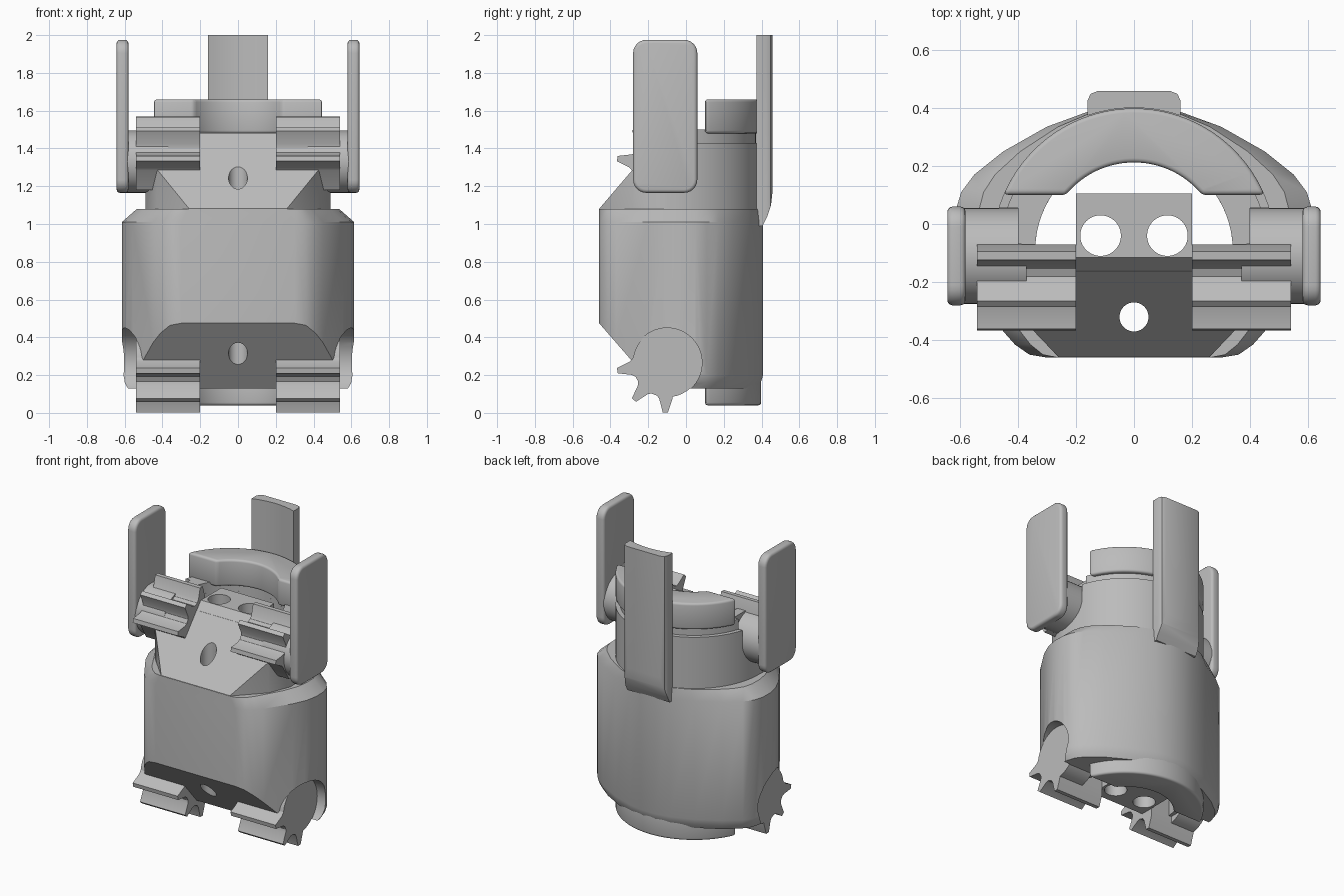
import bpy, bmesh, math
from mathutils import Vector

if "Cube" in bpy.data.objects:
    bpy.data.objects.remove(bpy.data.objects["Cube"])

gray = bpy.data.materials.new("plain_gray")
gray.use_nodes = True
gray.diffuse_color = (0.5, 0.5, 0.5, 1)
for node in gray.node_tree.nodes:
    if node.type == 'BSDF_PRINCIPLED':
        node.inputs["Base Color"].default_value = (0.5, 0.5, 0.5, 1)

CY = -0.09  # centre of the round rear section


def loft(name, rings):
    """Closed solid through matching rings of 3D points."""
    bm = bmesh.new()
    loops = [[bm.verts.new(p) for p in ring] for ring in rings]
    n = len(loops[0])
    for a, b in zip(loops, loops[1:]):
        for i in range(n):
            j = (i + 1) % n
            bm.faces.new((a[i], a[j], b[j], b[i]))
    bm.faces.new(loops[0])
    bm.faces.new(loops[-1])
    bmesh.ops.recalc_face_normals(bm, faces=bm.faces)
    mesh = bpy.data.meshes.new(name)
    bm.to_mesh(mesh)
    bm.free()
    mesh.materials.append(gray)
    ob = bpy.data.objects.new(name, mesh)
    bpy.context.scene.collection.objects.link(ob)
    return ob


def prism(name, pts, lo, hi, axis='z'):
    """Extrude a profile: (x, y) along z, or (y, z) along x."""
    def place(p, h):
        return (p[0], p[1], h) if axis == 'z' else (h, p[0], p[1])
    return loft(name, [[place(p, h) for p in pts] for h in (lo, hi)])


def arc(r, a0, a1, n, c=(0, CY)):
    angles = [math.radians(a0 + (a1 - a0) * i / n) for i in range(n + 1)]
    return [(c[0] + r * math.cos(a), c[1] + r * math.sin(a)) for a in angles]


def circle(r, c, n=40):
    return arc(r, 0, 360, n, c)[:-1]


def box(name, x0, x1, y0, y1, z0, z1):
    return prism(name, [(x0, y0), (x1, y0), (x1, y1), (x0, y1)], z0, z1)


def bake(ob):
    bpy.context.view_layer.update()
    dg = bpy.context.evaluated_depsgraph_get()
    mesh = bpy.data.meshes.new_from_object(ob.evaluated_get(dg))
    ob.modifiers.clear()
    ob.data = mesh


def cut(ob, *cutters):
    for c in cutters:
        m = ob.modifiers.new("cut", 'BOOLEAN')
        m.operation, m.solver, m.object = 'DIFFERENCE', 'EXACT', c
        bake(ob)


def bevel(ob, width, segments=3):
    m = ob.modifiers.new("round", 'BEVEL')
    m.width, m.segments, m.limit_method = width, segments, 'ANGLE'
    m.angle_limit = math.radians(40)
    bake(ob)


# cutters
helpers = []


def helper(ob):
    ob.hide_render = True
    helpers.append(ob)
    return ob


cavity = helper(prism("cavity", [(0.34, -0.07)] + arc(0.34, 5, 175, 32) + [(-0.34, -0.07)], -1, 3))
holes = [helper(prism("hole", circle(r, (x, y)), -1, 3))
         for x, y, r in ((-0.115, -0.04, 0.07), (0.115, -0.04, 0.07), (0, -0.32, 0.05))]
low_slope = helper(prism("low_slope", [(-0.46, 0.475), (-0.16, 0.13), (-0.16, -0.2), (-0.8, -0.2), (-0.8, 0.475)], -1, 1, 'x'))
top_slope = helper(prism("top_slope", [(-0.46, 1.08), (-0.115, 1.484), (-0.115, 1.8), (-0.8, 1.8), (-0.8, 1.08)], -1, 1, 'x'))
recesses, notches = [], []
for s in (-1, 1):
    lo, hi = sorted((s * 0.54, s * 0.8))
    recesses.append(helper(prism("recess", circle(0.185, (-0.1, 0.265)), lo, hi, 'x')))
    lo, hi = sorted((s * 0.4, s * 0.8))
    notches.append(helper(box("shaft_notch", lo, hi, -0.7, 0.055, 1.3, 1.8)))
    lo, hi = sorted((s * 0.2, s * 0.8))
    notches.append(helper(box("gear_notch", lo, hi, -0.7, -0.07, 1.3, 1.8)))

# main housing: flat front, angled flanks, round back
half = [(0.3, -0.46), (0.36, -0.45), (0.41, -0.415), (0.45, -0.37), (0.56, -0.2),
        (0.6, -0.11), (0.615, -0.03), (0.613, 0.05), (0.595, 0.11), (0.55, 0.17), (0.45, 0.25),
        (0.3, 0.335), (0.15, 0.39), (0.05, 0.408)]
plan = half + [(-x, y) for x, y in reversed(half)]
levels = ((0.13, 0.95, 0.93), (0.16, 0.98, 0.97), (0.2, 1, 1), (1.01, 1, 1), (1.08, 0.87, 1))
housing = loft("main_housing", [[(x * sx, y * sy, z) for x, y in plan] for z, sx, sy in levels])
cut(housing, cavity, low_slope, *recesses, *holes)

# upper housing: round back with a chamfered front
front = [(-0.49, -0.13), (-0.43, -0.28), (-0.26, -0.458), (0.26, -0.458), (0.43, -0.28), (0.49, -0.13)]
upper = prism("upper_housing", arc(0.488, 0, 180, 48) + front, 1.05, 1.43)
cut(upper, cavity, top_slope, *notches, *holes)

# neck ring above the upper housing
neck = prism("neck_ring", arc(0.46, 3, 177, 40) + arc(0.34, 177, 3, 40), 1.4, 1.5)
cut(neck, *notches)

# central block carrying the vertical bores
block = prism("centre_block", [(0.105, 0.13), (-0.16, 0.13), (-0.3, 0.292), (-0.3, 1.266),
                               (-0.115, 1.482), (0.105, 1.482)], -0.2, 0.2, 'x')
cut(block, *holes)

# curved collars at top and bottom
for name, z0, z1 in (("top_collar", 1.48, 1.66), ("bottom_collar", 0.04, 0.22)):
    collar = prism(name, arc(0.488, 23, 157, 36) + arc(0.302, 141, 39, 36), z0, z1)
    bevel(collar, 0.018)

# rear tab: curved inside, tapering into the housing
tab = prism("rear_tab", arc(0.49, 71, 109, 10) + [(-0.16, 0.425), (-0.15, 0.448), (-0.125, 0.458),
                                               (0.125, 0.458), (0.15, 0.448), (0.16, 0.425)], 0.99, 2)
taper = helper(prism("taper", [(0.3, 0.9), (0.395, 0.97), (0.43, 1.04), (0.45, 1.1), (0.458, 1.17),
                               (0.6, 1.17), (0.6, 0.9)], -1, 1, 'x'))
cut(tab, taper)

# toothed segments, side shafts and side plates
def toothed(cy, cz, flip):
    pts = [(0.03, 0), (0.03, 0.1), (-0.12, 0.12)]
    for a in (190, 229, 268):
        for da, r in ((-15, 0.185), (-10, 0.2), (-3, 0.268), (3, 0.268), (10, 0.2), (15, 0.185)):
            t = math.radians(a + da)
            pts.append((min(r * math.cos(t), 0.03), r * math.sin(t)))
    return [(cy + y, cz + flip * z) for y, z in pts]


for s, side in ((1, "left"), (-1, "right")):
    lo, hi = sorted((s * 0.2, s * 0.54))
    prism(side + "_lower_teeth", toothed(-0.1, 0.27, 1), lo, hi, 'x')
    prism(side + "_upper_teeth", toothed(-0.1, 1.3, -1), lo, hi, 'x')
    lo, hi = sorted((s * 0.36, s * 0.54))
    prism(side + "_lower_disc", circle(0.182, (-0.1, 0.265)), lo, hi, 'x')
    lo, hi = sorted((s * 0.37, s * 0.6))
    prism(side + "_shaft", circle(0.165, (-0.11, 1.33)), lo, hi, 'x')
    corners = []
    for y, z, a in ((-0.01, 1.905, 0), (-0.21, 1.905, 90), (-0.21, 1.235, 180), (-0.01, 1.235, 270)):
        corners += arc(0.07, a, a + 90, 6, (y, z))
    lo, hi = sorted((s * 0.58, s * 0.643))
    plate = prism(side + "_side_plate", corners, lo, hi, 'x')
    bevel(plate, 0.018)

for ob in helpers:
    bpy.data.objects.remove(ob)

# smooth curved walls, crisp edges
for ob in bpy.context.scene.collection.objects:
    if ob.type == 'MESH' and gray.name in ob.data.materials:
        bpy.ops.object.select_all(action='DESELECT')
        ob.select_set(True)
        bpy.context.view_layer.objects.active = ob
        bpy.ops.object.shade_smooth_by_angle(angle=math.radians(32))
